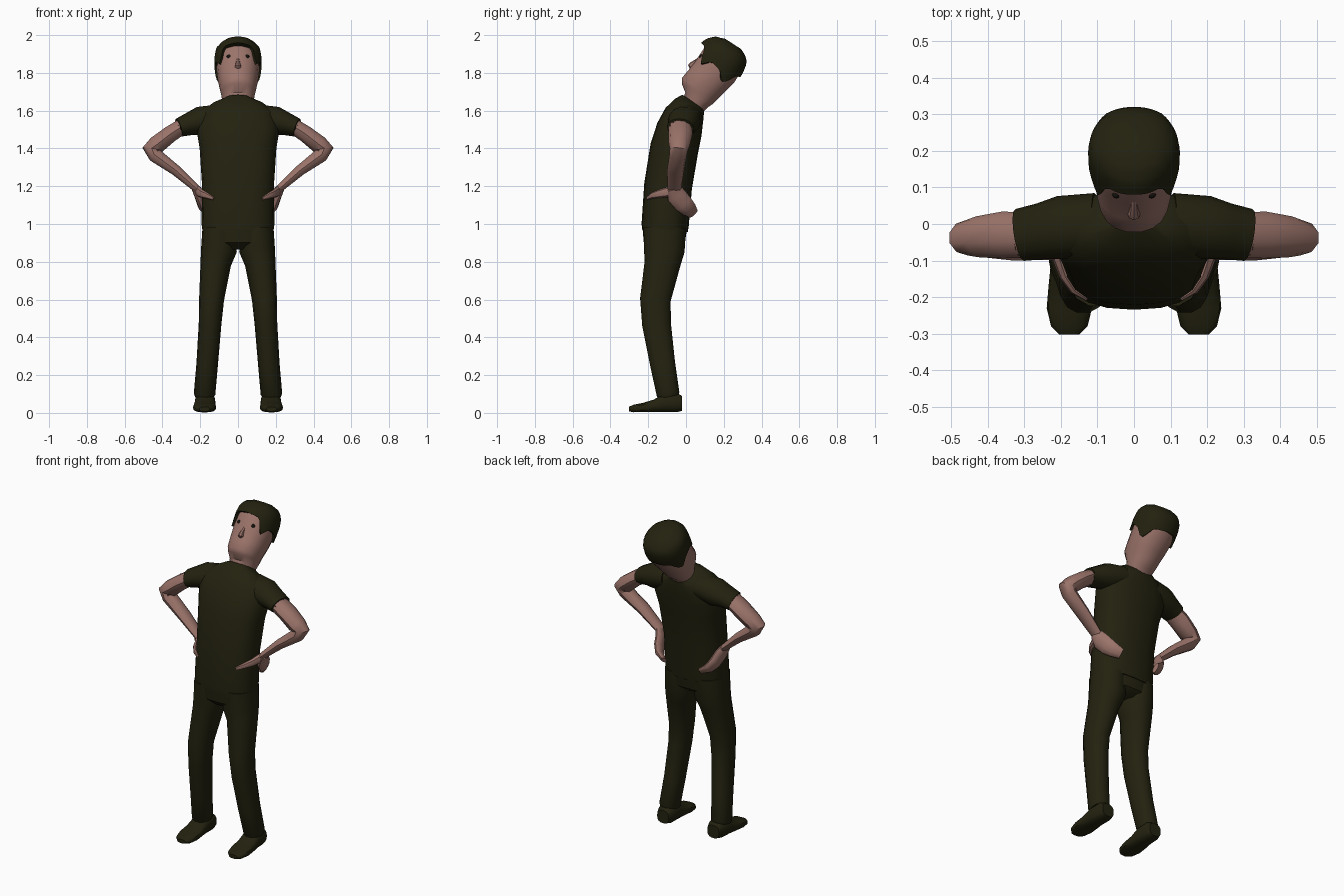
import bpy, bmesh, math
from mathutils import Vector

cube = bpy.data.objects.get("Cube")
if cube:
    bpy.data.objects.remove(cube, do_unlink=True)


def material(name, rgb):
    m = bpy.data.materials.new(name)
    m.use_nodes = True
    m.diffuse_color = (*rgb, 1)
    bsdf = m.node_tree.nodes["Principled BSDF"]
    bsdf.inputs["Base Color"].default_value = (*rgb, 1)
    bsdf.inputs["Roughness"].default_value = 0.8
    return m


OLIVE = material("dark olive", (0.017, 0.016, 0.005))
SKIN = material("skin", (0.33, 0.175, 0.145))
EYE = material("eye black", (0.008, 0.007, 0.004))
X = Vector((1, 0, 0))
Y = Vector((0, 1, 0))


def finish(name, bm, mat):
    bmesh.ops.recalc_face_normals(bm, faces=bm.faces)
    me = bpy.data.meshes.new(name)
    bm.to_mesh(me)
    bm.free()
    me.materials.append(mat)
    ob = bpy.data.objects.new(name, me)
    bpy.context.collection.objects.link(ob)
    bpy.ops.object.select_all(action='DESELECT')
    ob.select_set(True)
    bpy.context.view_layer.objects.active = ob
    bpy.ops.object.shade_smooth_by_angle(angle=math.radians(40))
    return ob


def bridge(bm, loops):
    for r, s in zip(loops, loops[1:]):
        for i in range(len(r)):
            k = (i + 1) % len(r)
            bm.faces.new((r[i], r[k], s[k], s[i]))


def tube(name, rings, wide, mat, n=14, power=1.0, axis=None, side=1):
    """Loft rounded sections (x, y, z, half width, half depth) along their centres."""
    bm = bmesh.new()
    pts = [Vector(r[:3]) for r in rings]
    loops = []
    for k, (c, r) in enumerate(zip(pts, rings)):
        t = axis or (pts[min(k + 1, len(pts) - 1)] - pts[max(k - 1, 0)]).normalized()
        w = (wide - t * wide.dot(t)).normalized()
        d = t.cross(w)
        loop = []
        for i in range(n):
            a = math.tau * i / n
            ca, sa = (math.copysign(abs(v) ** power, v) for v in (math.cos(a), math.sin(a)))
            p = c + w * (r[3] * ca) + d * (r[4] * sa)
            p.x *= side
            loop.append(bm.verts.new(p))
        loops.append(loop)
    bridge(bm, loops)
    bm.faces.new(loops[0])
    bm.faces.new(loops[-1])
    return finish(name, bm, mat)


# Torso: shirt, leaning back toward the collar
tube("shirt", [
    (0, -.112, .965, .188, .122), (0, -.11, 1.0, .193, .125), (0, -.095, 1.2, .19, .127),
    (0, -.062, 1.4, .203, .128), (0, -.035, 1.5, .22, .122), (0, -.01, 1.57, .205, .108),
    (0, .017, 1.615, .15, .09), (0, .038, 1.648, .075, .068)], X, OLIVE, 20, .82)
tube("trouser_seat", [
    (0, -.115, .865, .1, .07), (0, -.115, .9, .18, .11), (0, -.112, .99, .186, .121)],
    X, OLIVE, 18, .82)

for side, label in ((1, "left"), (-1, "right")):
    # Leg and shoe
    tube(label + "_trouser_leg", [
        (.1, -.112, .98, .088, .115), (.101, -.115, .86, .095, .11), (.118, -.125, .79, .081, .097),
        (.14, -.162, .6, .066, .083), (.148, -.156, .47, .06, .078), (.163, -.124, .26, .057, .068),
        (.177, -.095, .1, .057, .062), (.177, -.092, .085, .05, .055)], X, OLIVE, 14, .9, side=side)
    tube(label + "_shoe", [
        (.172, -.02, .05, .04, .04), (.172, -.05, .055, .052, .052), (.174, -.12, .053, .055, .05),
        (.176, -.17, .037, .058, .034), (.177, -.23, .028, .062, .025), (.177, -.28, .023, .05, .02),
        (.177, -.302, .02, .028, .012)], X, OLIVE, 14, .75, axis=-Y, side=side)
    # Sleeve and bare arm, bent at the elbow
    tube(label + "_sleeve", [
        (.1, 0, 1.565, .085, .07), (.2, -.01, 1.545, .087, .078), (.255, -.02, 1.53, .077, .062),
        (.313, -.03, 1.51, .072, .05), (.311, -.03, 1.511, .06, .04)], Y, OLIVE, side=side)
    tube(label + "_arm", [
        (.29, -.03, 1.52, .062, .043), (.36, -.03, 1.475, .064, .046), (.43, -.035, 1.42, .056, .05),
        (.458, -.038, 1.395, .048, .05), (.44, -.042, 1.365, .046, .04), (.33, -.055, 1.285, .045, .03),
        (.215, -.062, 1.183, .036, .02)], Y, SKIN, 10, side=side)
    # Hand resting on the hip, fingers behind and thumb in front
    tube(label + "_hand", [
        (.225, -.064, 1.19, .036, .02), (.205, -.05, 1.15, .052, .024), (.19, -.012, 1.105, .05, .024),
        (.168, .018, 1.075, .042, .02), (.125, .038, 1.055, .03, .012)],
        Vector((0, .75, .65)), SKIN, 10, side=side)
    tube(label + "_thumb", [
        (.213, -.07, 1.175, .03, .02), (.19, -.14, 1.16, .022, .016), (.165, -.18, 1.15, .016, .012),
        (.13, -.205, 1.135, .008, .006)], Vector((0, 0, 1)), SKIN, 8, side=side)

# Head: sections stacked on a backward-leaning axis
UP = Vector((0, .545, .839))
FACE = Vector((0, -.839, .545))
NECK = Vector((0, .045, 1.64))
SECTIONS = [  # height, forward offset, half width, half depth
    (-.04, 0, .07, .06), (.02, 0, .084, .072), (.05, .014, .09, .1), (.075, .02, .096, .11),
    (.13, .01, .106, .113), (.2, 0, .113, .118), (.27, 0, .116, .118), (.32, 0, .108, .108),
    (.35, 0, .08, .082), (.362, 0, .04, .04)]


def head_point(u, f, x=0.0):
    return NECK + UP * u + FACE * f + X * x


tube("head", [(*head_point(u, f), w, d) for u, f, w, d in SECTIONS], X, SKIN, 18, .9, axis=UP)
tube("nose", [(*head_point(u, f), a, b) for u, f, a, b in (
    (.21, .108, .008, .008), (.165, .118, .014, .019), (.15, .118, .018, .02),
    (.14, .112, .01, .01))], X, SKIN, 8, axis=UP)

# Eyes
for side, label in ((1, "left"), (-1, "right")):
    bm = bmesh.new()
    bmesh.ops.create_uvsphere(bm, u_segments=12, v_segments=8, radius=.011)
    bmesh.ops.translate(bm, verts=bm.verts, vec=head_point(.226, .104, .049 * side))
    finish(label + "_eye", bm, EYE)


def lookup(table, t):
    """Straight-line interpolation in a table sorted by its first column."""
    for p, q in zip(table, table[1:]):
        if t <= q[0]:
            s = max(0, (t - p[0]) / (q[0] - p[0]))
            return [a + (b - a) * s for a, b in zip(p, q)]
    return table[-1]


# Hair: a cap over the head whose lower edge varies around it
EDGE = [(0, .288), (35, .28), (42, .24), (50, .188), (72, .232), (95, .222), (112, .18),
        (122, .175), (145, .24), (180, .25)]
bm = bmesh.new()
COLS, ROWS = 48, 7
loops = []
for j in range(ROWS + 2):
    loop = []
    for i in range(COLS):
        a = math.tau * i / COLS - math.pi
        low = lookup(EDGE, abs(math.degrees(a)))[1]
        k = min(j, ROWS) / ROWS
        u = .364 + (low - .364) * k ** 1.3
        _, f, w, d = lookup(SECTIONS, u)
        grow = -.008 if j > ROWS else .01
        fringe = .02 * max(0, math.cos(a)) ** 3 * k if j <= ROWS else 0
        ca, sa = (math.copysign(abs(v) ** .9, v) for v in (math.cos(a), math.sin(a)))
        loop.append(bm.verts.new(head_point(
            u + .01 * (1 - k), f + (d + grow + fringe) * ca, (w + grow) * sa)))
    loops.append(loop)
bridge(bm, loops)
bm.faces.new(loops[0])
finish("hair", bm, OLIVE)
